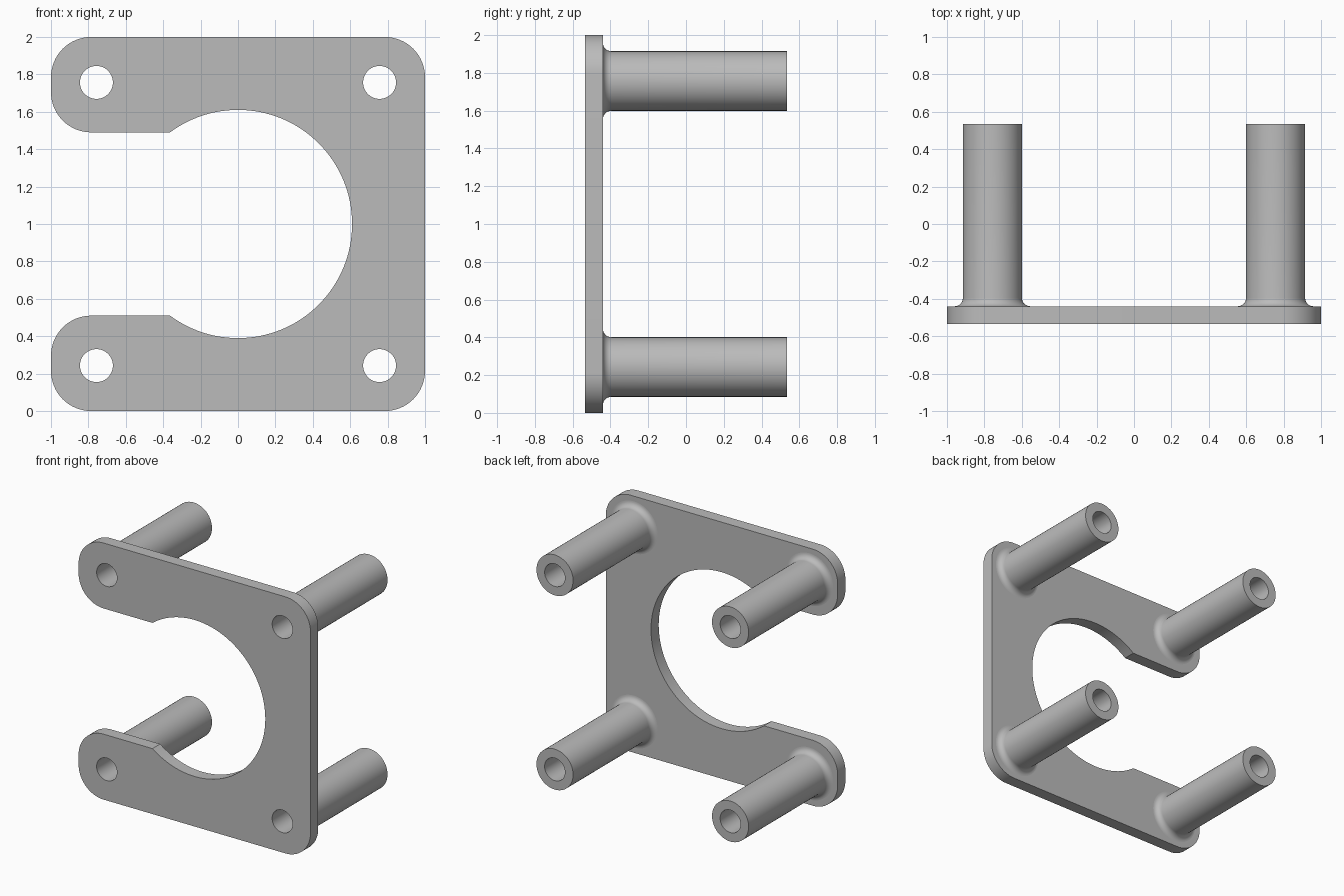
import bpy, bmesh
from math import sin, cos, pi, radians, asin, sqrt
from mathutils import Matrix

cube = bpy.data.objects.get("Cube")
if cube:
    bpy.data.objects.remove(cube, do_unlink=True)

MID = 1.0                      # height of the plate centre
FRONT, BACK, TIP = -0.535, -0.44, 0.535
CORNER = 0.215                 # plate corner radius
BORE, POST, FILLET = 0.088, 0.158, 0.045
HOLE = 0.757                   # post offset from the centre
OPENING, SLOT = 0.61, 0.49     # round opening radius, slot half height

grey = bpy.data.materials.new("plain grey")
grey.use_nodes = True
colour = (0.5, 0.5, 0.5, 1)
grey.diffuse_color = colour
grey.node_tree.nodes["Principled BSDF"].inputs["Base Color"].default_value = colour


def arc(cx, cy, r, start, end, steps):
    angles = [start + (end - start) * i / steps for i in range(steps + 1)]
    return [(cx + r * cos(a), cy + r * sin(a)) for a in angles]


def finish(obj):
    obj.data.materials.clear()
    obj.data.materials.append(grey)
    bpy.ops.object.select_all(action='DESELECT')
    obj.select_set(True)
    bpy.context.view_layer.objects.active = obj
    bpy.ops.object.shade_smooth_by_angle(angle=radians(30))


# Plate outline: rounded square with a round opening and a slot to the right side
k = 1 - CORNER
low = SLOT + CORNER
a = asin(SLOT / OPENING)
outline = arc(k, -k, CORNER, -pi / 2, 0, 16)
outline += arc(k, k, CORNER, 0, pi / 2, 16)
outline += arc(-k, k, CORNER, pi / 2, pi, 16)
outline += arc(-k, low, CORNER, pi, 3 * pi / 2, 16)
outline += arc(0, 0, OPENING, pi - a, a - pi, 96)
outline += arc(-k, -low, CORNER, pi / 2, pi, 16)
outline += arc(-k, -k, CORNER, pi, 3 * pi / 2, 16)

centres = [(sx * HOLE, sz * HOLE) for sx in (-1, 1) for sz in (-1, 1)]
loops = [outline] + [arc(x, z, BORE, 0, 2 * pi, 48)[:-1] for x, z in centres]

# Plate: filled outline with bolt holes, given thickness
curve = bpy.data.curves.new("plate", 'CURVE')
curve.dimensions = '2D'
curve.fill_mode = 'BOTH'
curve.extrude = (BACK - FRONT) / 2
for loop in loops:
    spline = curve.splines.new('POLY')
    spline.points.add(len(loop) - 1)
    for point, (x, y) in zip(spline.points, loop):
        point.co = (x, y, 0, 1)
    spline.use_cyclic_u = True
shape = bpy.data.objects.new("plate_outline", curve)
bpy.context.collection.objects.link(shape)
graph = bpy.context.evaluated_depsgraph_get()
mesh = bpy.data.meshes.new_from_object(shape.evaluated_get(graph))
bpy.data.objects.remove(shape, do_unlink=True)
mesh.transform(Matrix.Translation((0, (FRONT + BACK) / 2, MID)) @ Matrix.Rotation(pi / 2, 4, 'X'))
bm = bmesh.new()
bm.from_mesh(mesh)
bmesh.ops.remove_doubles(bm, verts=bm.verts, dist=0.0005)
bmesh.ops.recalc_face_normals(bm, faces=bm.faces)
bm.to_mesh(mesh)
bm.free()
plate = bpy.data.objects.new("plate", mesh)
bpy.context.collection.objects.link(plate)
finish(plate)

# Hollow posts: lathed profile with a filleted foot and an open bore
foot = arc(POST + FILLET, BACK + FILLET, FILLET, 3 * pi / 2, pi, 8)
profile = foot + [(POST, TIP), (BORE, TIP), (BORE, BACK)]
for x, z in centres:
    bm = bmesh.new()
    verts = [bm.verts.new((r, y, 0)) for r, y in profile]
    edges = [bm.edges.new(pair) for pair in zip(verts, verts[1:])]
    bmesh.ops.spin(bm, geom=verts + edges, cent=(0, 0, 0), axis=(0, 1, 0),
                   angle=2 * pi, steps=48, use_merge=True)
    bmesh.ops.remove_doubles(bm, verts=bm.verts, dist=0.0005)
    bmesh.ops.recalc_face_normals(bm, faces=bm.faces)
    # The outer wall must face away from the axis
    wall = max(bm.faces, key=lambda f: f.calc_area())
    c = wall.calc_center_median()
    if wall.normal.x * c.x + wall.normal.z * c.z < 0:
        bmesh.ops.reverse_faces(bm, faces=bm.faces)
    bmesh.ops.translate(bm, verts=bm.verts, vec=(x, 0, z + MID))
    name = ("upper" if z > 0 else "lower") + ("_left" if x > 0 else "_right") + "_post"
    mesh = bpy.data.meshes.new(name)
    bm.to_mesh(mesh)
    bm.free()
    post = bpy.data.objects.new(name, mesh)
    bpy.context.collection.objects.link(post)
    finish(post)
